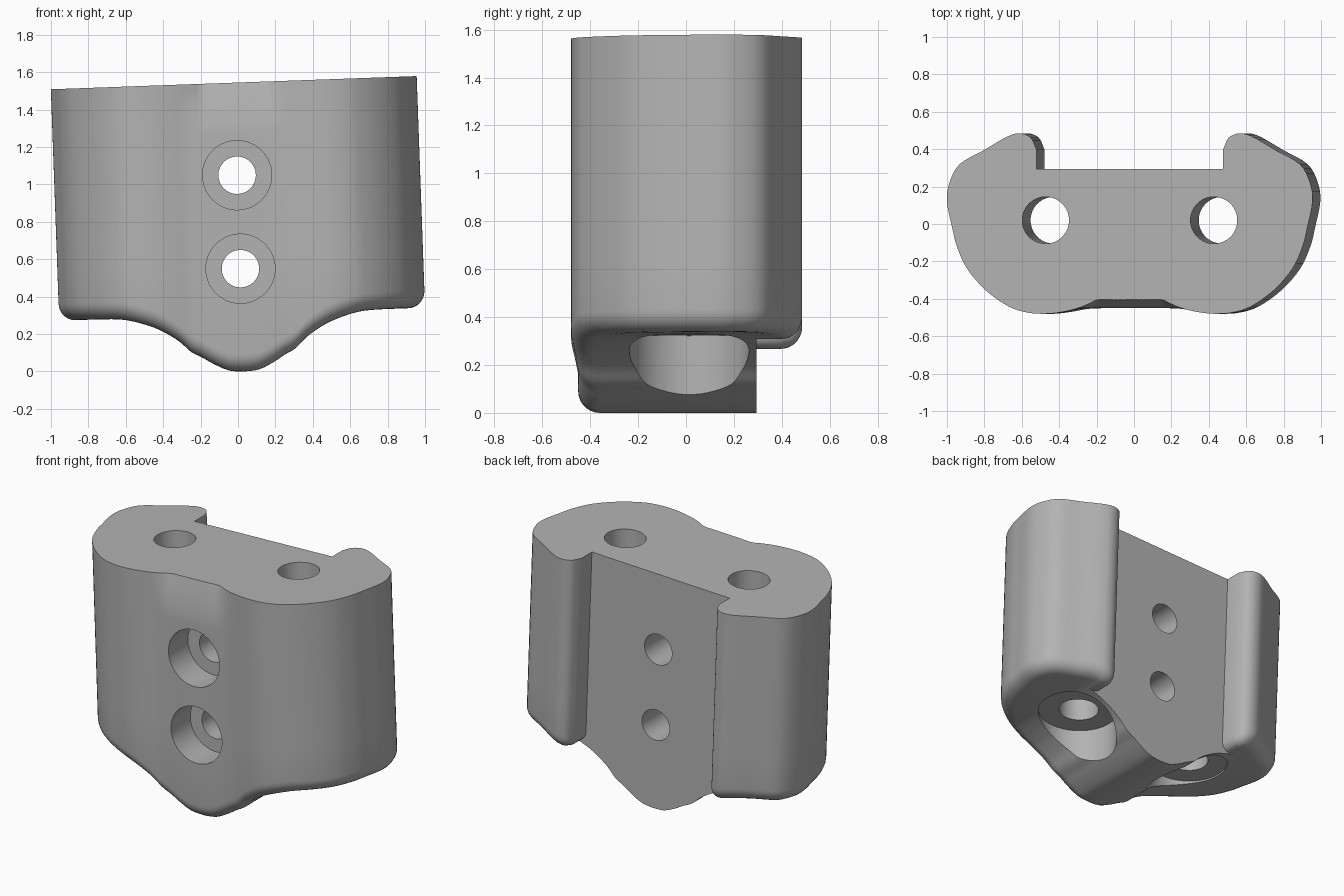
import bpy, bmesh, math
from mathutils import Vector, Matrix

if "Cube" in bpy.data.objects:
    bpy.data.objects.remove(bpy.data.objects["Cube"])

TOP, RIM, RECESS = 1.545, 0.09, 0.295
SHIFT, TILT = 0.033, 0.036


def smooth(pts, n=4):
    """Catmull-Rom curve through the given points."""
    p = [Vector(q) for q in pts]
    p = [2 * p[0] - p[1]] + p + [2 * p[-1] - p[-2]]
    out = []
    for a, b, c, d in zip(p, p[1:], p[2:], p[3:]):
        for k in range(n):
            t = k / n
            out.append(0.5 * (2 * b + (c - a) * t + (2 * a - 5 * b + 4 * c - d) * t * t
                              + (3 * b - a - 3 * c + d) * t ** 3))
    return out + [p[-2]]


# Half outline seen from above: front pad, round lobe, rear hook
half = [(0, -.45), (.09, -.45), (.17, -.45), (.22, -.451), (.28, -.455), (.36, -.47),
        (.45, -.48), (.55, -.473), (.65, -.44), (.77, -.355), (.87, -.24), (.925, -.12),
        (.95, -.02), (.978, .12), (.965, .22), (.91, .32), (.78, .395), (.66, .465),
        (.59, .485), (.53, .462), (.5, .4)]
groove = [.045, .045, .045, .024, .004]

# Underside height: low central hump rising to flat shoulders
under = smooth([(0, 0), (.08, .008), (.16, .045), (.22, .082), (.28, .115), (.34, .172),
                (.42, .225), (.5, .262), (.62, .297), (.75, .306), (1.0, .306)], 3)


def under_z(x):
    x = abs(x)
    for a, b in zip(under, under[1:]):
        if x <= b.x:
            return a.y + (b.y - a.y) * (x - a.x) / (b.x - a.x)
    return under[-1].y


def outline(t):
    """Full closed outline; t deepens the groove between the lobes."""
    pts = [(x, y + t * (groove[i] if i < len(groove) else 0)) for i, (x, y) in enumerate(half)]
    right = smooth(pts) + [Vector((.5, RECESS))]
    return right + [Vector((-p.x, p.y)) for p in reversed(right[1:])]


def inset(loop, d):
    """Move the outline inward by d, keeping the flat rear recess in its plane."""
    n = len(loop)

    def edge(i):
        a, b = loop[i % n], loop[(i + 1) % n]
        e = (b - a).normalized()
        flat = abs(a.y - RECESS) < 1e-5 and abs(b.y - RECESS) < 1e-5
        return Vector((-e.y, e.x)), 0 if flat else d
    out = []
    for i in range(n):
        (n1, d1), (n2, d2) = edge(i - 1), edge(i)
        det = n1.x * n2.y - n1.y * n2.x
        if abs(det) < 1e-3:
            move = n1 * d1
        else:
            move = Vector(((d1 * n2.y - d2 * n1.y) / det, (n1.x * d2 - n2.x * d1) / det))
        out.append(loop[i] + move)
    return out


# Stacked sections: rounded lower rim, straight wall, groove fading in near the top
base = outline(0)
levels = []
for k in range(8):
    a = math.pi / 2 * k / 7
    levels.append((inset(base, RIM * (1 - math.sin(a))), RIM * (1 - math.cos(a))))
levels.append((base, 0.6))
for k in range(9):
    s = k / 8
    levels.append((outline(s ** 1.5), 1.28 + (TOP - 1.28) * s))

bm = bmesh.new()
rings = [[bm.verts.new((p.x, p.y, z)) for p in loop] for loop, z in levels]
for lo, hi in zip(rings, rings[1:]):
    for i in range(len(lo)):
        j = (i + 1) % len(lo)
        bm.faces.new((lo[i], lo[j], hi[j], hi[i]))
bm.faces.new(rings[-1])
bm.faces.new(rings[0][::-1])

# Slice across, then lift the lower rim to follow the underside curve
for x in sorted({round(s * p.x, 4) for p in under[:-3] for s in (-1, 1)}):
    bmesh.ops.bisect_plane(bm, geom=bm.verts[:] + bm.edges[:] + bm.faces[:],
                           plane_co=(x, 0, 0), plane_no=(1, 0, 0), dist=1e-5)
for v in bm.verts:
    if v.co.z < 0.3:
        v.co.z += under_z(v.co.x)
bmesh.ops.recalc_face_normals(bm, faces=bm.faces[:])
mesh = bpy.data.meshes.new("bracket_body")
bm.to_mesh(mesh)
bm.free()
body = bpy.data.objects.new("bracket_body", mesh)
bpy.context.collection.objects.link(body)

grey = bpy.data.materials.new("plain grey")
grey.diffuse_color = (0.45, 0.45, 0.45, 1)
grey.use_nodes = True
grey.node_tree.nodes["Principled BSDF"].inputs["Base Color"].default_value = grey.diffuse_color
mesh.materials.append(grey)


def bore(radius, start, end):
    """Cut a round hole between two points."""
    a, b = Vector(start), Vector(end)
    bpy.ops.mesh.primitive_cylinder_add(vertices=64, radius=radius, depth=(b - a).length,
                                        location=(a + b) / 2)
    cutter = bpy.context.object
    cutter.rotation_euler = (b - a).to_track_quat('Z', 'Y').to_euler()
    cutter.hide_render = True
    cutter.data.materials.append(grey)
    bpy.context.view_layer.objects.active = body
    mod = body.modifiers.new("bore", 'BOOLEAN')
    mod.operation, mod.object, mod.solver = 'DIFFERENCE', cutter, 'EXACT'
    bpy.ops.object.modifier_apply(modifier=mod.name)
    bpy.data.objects.remove(cutter)


# Vertical bolt holes with spot faces beneath
for x in (-.45, .45):
    bore(.125, (x, .02, -.5), (x, .02, 2))
    bore(.25, (x, .013, -.5), (x, .013, .315))
# Front screw holes with counterbores
for z in (.55, 1.05):
    bore(.1, (0, -1, z), (0, 1, z))
    bore(.185, (0, -1, z), (0, -.25, z))

# Slight lean of the whole piece
body.data.transform(Matrix.Rotation(-TILT, 4, 'Y') @ Matrix.Translation((SHIFT, 0, 0)))
body.data.transform(Matrix.Translation((0, 0, -min(v.co.z for v in body.data.vertices))))
bpy.ops.object.select_all(action='DESELECT')
body.select_set(True)
bpy.context.view_layer.objects.active = body
bpy.ops.object.shade_smooth_by_angle(angle=math.radians(30))
